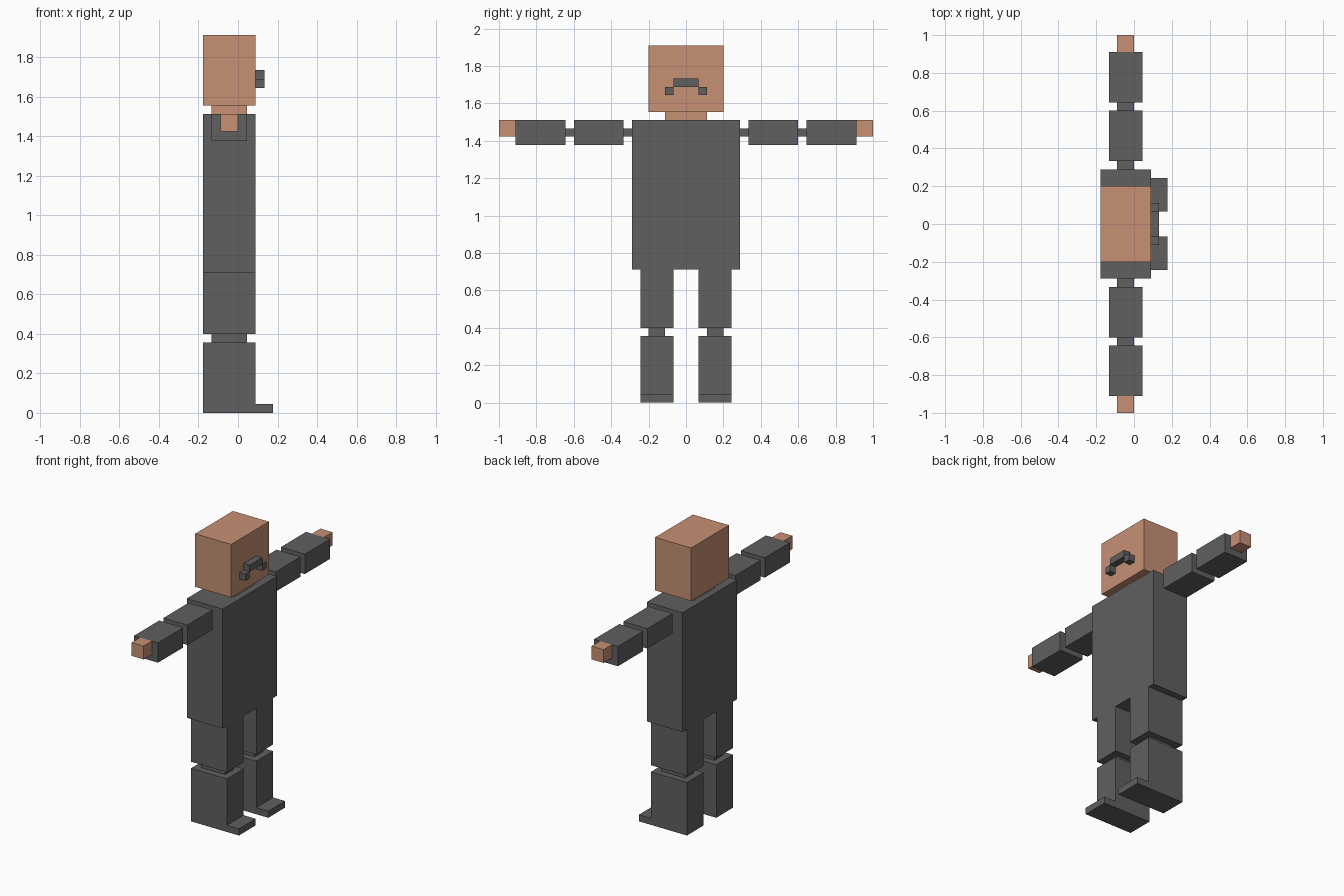
import bpy
import bmesh

cube = bpy.data.objects.get("Cube")
if cube:
    bpy.data.objects.remove(cube, do_unlink=True)

U = 2 / 45  # one block unit


def material(name, rgb):
    mat = bpy.data.materials.new(name)
    mat.use_nodes = True
    mat.diffuse_color = (*rgb, 1)
    bsdf = next(n for n in mat.node_tree.nodes if n.type == 'BSDF_PRINCIPLED')
    bsdf.inputs["Base Color"].default_value = (*rgb, 1)
    return mat


SKIN = material("skin", (0.57, 0.28, 0.178))
GREY = material("dark grey", (0.116, 0.116, 0.116))


def box(name, x, y, z, mat):
    """Axis-aligned box from (low, high) ranges given in block units."""
    mesh = bpy.data.meshes.new(name)
    bm = bmesh.new()
    bmesh.ops.create_cube(bm, size=1)
    for v in bm.verts:
        for i, (low, high) in enumerate((x, y, z)):
            v.co[i] = U * (high if v.co[i] > 0 else low)
    bm.to_mesh(mesh)
    bm.free()
    mesh.materials.append(mat)
    obj = bpy.data.objects.new(name, mesh)
    bpy.context.collection.objects.link(obj)
    return obj


def pair(name, x, y, z, mat):
    """The same box on both sides; the figure looks along +x, so its left is +y."""
    box("left_" + name, x, y, z, mat)
    box("right_" + name, x, (-y[1], -y[0]), z, mat)


DEEP, MID, THIN = (-4, 2), (-3, 1), (-2, 0)  # front-to-back depths

# Trunk and head
box("torso", DEEP, (-6.5, 6.5), (16, 34), GREY)
box("neck", MID, (-2.5, 2.5), (34, 35), SKIN)
box("head", DEEP, (-4.5, 4.5), (35, 43), SKIN)

# Mouth with drooping corners
box("mouth_bar", (2, 3), (-1.5, 1.5), (38, 39), GREY)
pair("mouth_corner", (2, 3), (1.5, 2.5), (37, 38), GREY)

# Outstretched arms
pair("shoulder_joint", THIN, (6.5, 7.5), (32, 33), GREY)
pair("upper_arm", MID, (7.5, 13.5), (31, 34), GREY)
pair("elbow_joint", THIN, (13.5, 14.5), (32, 33), GREY)
pair("forearm", MID, (14.5, 20.5), (31, 34), GREY)
pair("hand", THIN, (20.5, 22.5), (32, 34), SKIN)

# Legs and toes
pair("thigh", DEEP, (1.5, 5.5), (9, 16), GREY)
pair("knee_joint", MID, (2.5, 4.5), (8, 9), GREY)
pair("shin", DEEP, (1.5, 5.5), (0, 8), GREY)
pair("toe", (2, 4), (1.5, 5.5), (0, 1), GREY)
